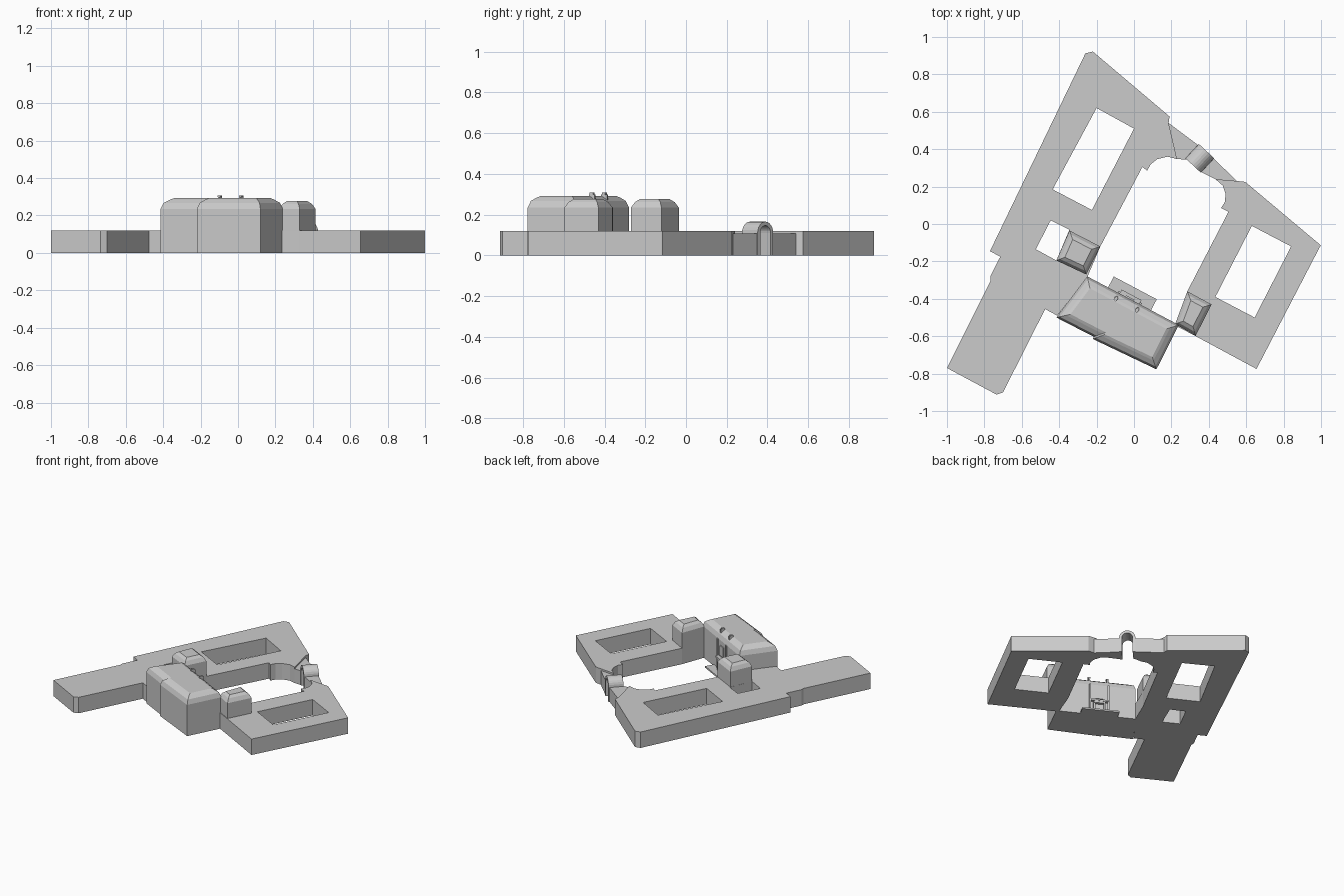
import bpy, bmesh, math
from mathutils import Vector, Matrix

if "Cube" in bpy.data.objects:
    bpy.data.objects.remove(bpy.data.objects["Cube"])


def finish(name, bm):
    bmesh.ops.remove_doubles(bm, verts=bm.verts, dist=1e-5)
    bmesh.ops.recalc_face_normals(bm, faces=bm.faces)
    me = bpy.data.meshes.new(name)
    bm.to_mesh(me)
    bm.free()
    ob = bpy.data.objects.new(name, me)
    bpy.context.collection.objects.link(ob)
    return ob


def slab(name, loops, height):
    """Extrude an outline with optional courtyard holes up from the ground."""
    bm = bmesh.new()
    edges = []
    for loop in loops:
        vs = [bm.verts.new((x, y, 0)) for x, y in loop]
        edges += [bm.edges.new((vs[i], vs[(i + 1) % len(vs)])) for i in range(len(vs))]
    bmesh.ops.triangle_fill(bm, use_beauty=True, use_dissolve=False, edges=edges)
    res = bmesh.ops.extrude_face_region(bm, geom=bm.faces[:], use_keep_orig=True)
    moved = [g for g in res["geom"] if isinstance(g, bmesh.types.BMVert)]
    bmesh.ops.translate(bm, verts=moved, vec=(0, 0, height))
    return finish(name, bm)


def inset(poly, d):
    """Mitred inward offset of a counter-clockwise outline."""
    out = []
    pts = [Vector(p) for p in poly]
    for i, p in enumerate(pts):
        a = (p - pts[i - 1]).normalized()
        b = (pts[(i + 1) % len(pts)] - p).normalized()
        na, nb = Vector((-a.y, a.x)), Vector((-b.y, b.x))
        out.append(p + (na + nb) * d / (1 + na.dot(nb)))
    return out


def skin(name, rings, caps=True, loop=False):
    bm = bmesh.new()
    rows = [[bm.verts.new(p) for p in r] for r in rings]
    n = len(rows[0])
    for k in range(len(rows) if loop else len(rows) - 1):
        r, s = rows[k], rows[(k + 1) % len(rows)]
        for i in range(n):
            j = (i + 1) % n
            bm.faces.new((r[i], r[j], s[j], s[i]))
    if caps:
        bm.faces.new(rows[0])
        bm.faces.new(rows[-1])
    return finish(name, bm)


def mansard(name, poly, levels):
    """Walls plus a two-pitch roof with a flat top."""
    return skin(name, [[(p[0], p[1], z) for p in inset(poly, d)] for z, d in levels])


# Low wings with courtyards
left_wing = [(-0.26, 0.912), (-0.77, -0.145), (-0.715, -0.175), (-0.768, -0.28), (-0.768, -0.305),
             (-1.0, -0.77), (-0.735, -0.912), (-0.70, -0.9), (-0.475, -0.455), (-0.41, -0.49),
             (-0.25, -0.285), (-0.18, -0.12), (0.045, 0.305), (0.07, 0.285), (0.09, 0.32),
             (0.125, 0.347), (0.18, 0.36), (0.23, 0.347), (0.185, 0.54), (0.19, 0.575),
             (-0.22, 0.922)]
left_court = [(-0.2, 0.62), (0.0, 0.51), (-0.225, 0.075), (-0.435, 0.185)]
small_court = [(-0.445, 0.02), (-0.345, -0.03), (-0.415, -0.195), (-0.525, -0.135)]
slab("left_wing", [left_wing, left_court, small_court], 0.12)

right_wing = [(0.995, -0.12), (0.655, -0.775), (0.33, -0.6), (0.235, -0.55), (0.285, -0.36),
              (0.505, 0.065), (0.465, 0.085), (0.485, 0.115), (0.49, 0.16), (0.475, 0.205),
              (0.435, 0.24), (0.55, 0.23), (0.595, 0.225), (1.0, -0.115)]
right_court = [(0.63, -0.01), (0.84, -0.12), (0.645, -0.5), (0.435, -0.39)]
slab("right_wing", [right_wing, right_court], 0.12)

# Link walls either side of the gate
slab("left_gate_link", [[(0.185, 0.54), (0.23, 0.347), (0.282, 0.345), (0.352, 0.415)]], 0.107)
slab("right_gate_link", [[(0.55, 0.23), (0.435, 0.24), (0.354, 0.28), (0.424, 0.352)]], 0.107)

# Main block and two pavilions
main = [(-0.25, -0.28), (-0.415, -0.5), (-0.215, -0.603), (-0.22, -0.615), (0.12, -0.777), (0.24, -0.54)]
mansard("main_block", main, [(0, 0), (0.235, 0), (0.268, 0.012), (0.285, 0.035), (0.293, 0.05)])
pav_levels = [(0, 0), (0.235, 0), (0.262, 0.015), (0.278, 0.035)]
mansard("left_pavilion", [(-0.345, -0.035), (-0.415, -0.195), (-0.255, -0.27), (-0.18, -0.12)], pav_levels)
mansard("right_pavilion", [(0.285, -0.36), (0.22, -0.535), (0.33, -0.597), (0.415, -0.43)], pav_levels)

# Gate arch: a hollow barrel vault
axis, across = Vector((0.682, 0.731, 0)), Vector((0.731, -0.682, 0))
start, length, spring = Vector((0.316, 0.313, 0)), 0.105, 0.11


def arch_line(r):
    pts = [(-r, 0)] + [(-r * math.cos(math.pi * i / 12), spring + r * math.sin(math.pi * i / 12))
                       for i in range(13)] + [(r, 0)]
    return pts


rings = []
for (ox, oz), (ix, iz) in zip(arch_line(0.056), arch_line(0.037)):
    rings.append([start + across * x + axis * t + Vector((0, 0, z))
                  for x, z, t in ((ox, oz, 0), (ox, oz, length), (ix, iz, length), (ix, iz, 0))])
skin("gate_arch", rings)

# Courtyard entrance, placed in the facade's own frame (along, outwards)
p0, p1 = Vector((-0.25, -0.28, 0)), Vector((0.24, -0.54, 0))
u = (p1 - p0).normalized()
facade = Matrix.Translation(p0) @ Matrix.Rotation(math.atan2(u.y, u.x), 4, "Z")


def facade_box(name, a0, a1, n0, n1, z0, z1):
    bm = bmesh.new()
    bmesh.ops.create_cube(bm, size=1)
    for v in bm.verts:
        v.co = facade @ Vector((a0 + (v.co.x + 0.5) * (a1 - a0), n0 + (v.co.y + 0.5) * (n1 - n0),
                                z0 + (v.co.z + 0.5) * (z1 - z0)))
    return finish(name, bm)


mid = 0.256
facade_box("entrance_terrace", mid - 0.13, mid + 0.13, -0.01, 0.066, 0, 0.012)
facade_box("door_lintel", mid - 0.04, mid + 0.04, -0.01, 0.022, 0.085, 0.1)
facade_box("balcony", mid - 0.06, mid + 0.06, -0.01, 0.024, 0.1, 0.112)
facade_box("upper_window", mid - 0.025, mid + 0.025, -0.01, 0.008, 0.125, 0.2)
for side, s in (("left", -1), ("right", 1)):
    c = mid + s * 0.036
    facade_box(side + "_door_jamb", c - 0.006, c + 0.006, -0.01, 0.02, 0, 0.09)
    c = mid + s * 0.064
    facade_box(side + "_pilaster", c - 0.006, c + 0.006, -0.01, 0.01, 0, 0.235)
    facade_box(side + "_roof_finial", c - 0.005, c + 0.005, -0.05, -0.018, 0.265, 0.3)
    facade_box(side + "_finial_cap", c - 0.009, c + 0.009, -0.044, -0.026, 0.298, 0.308)
